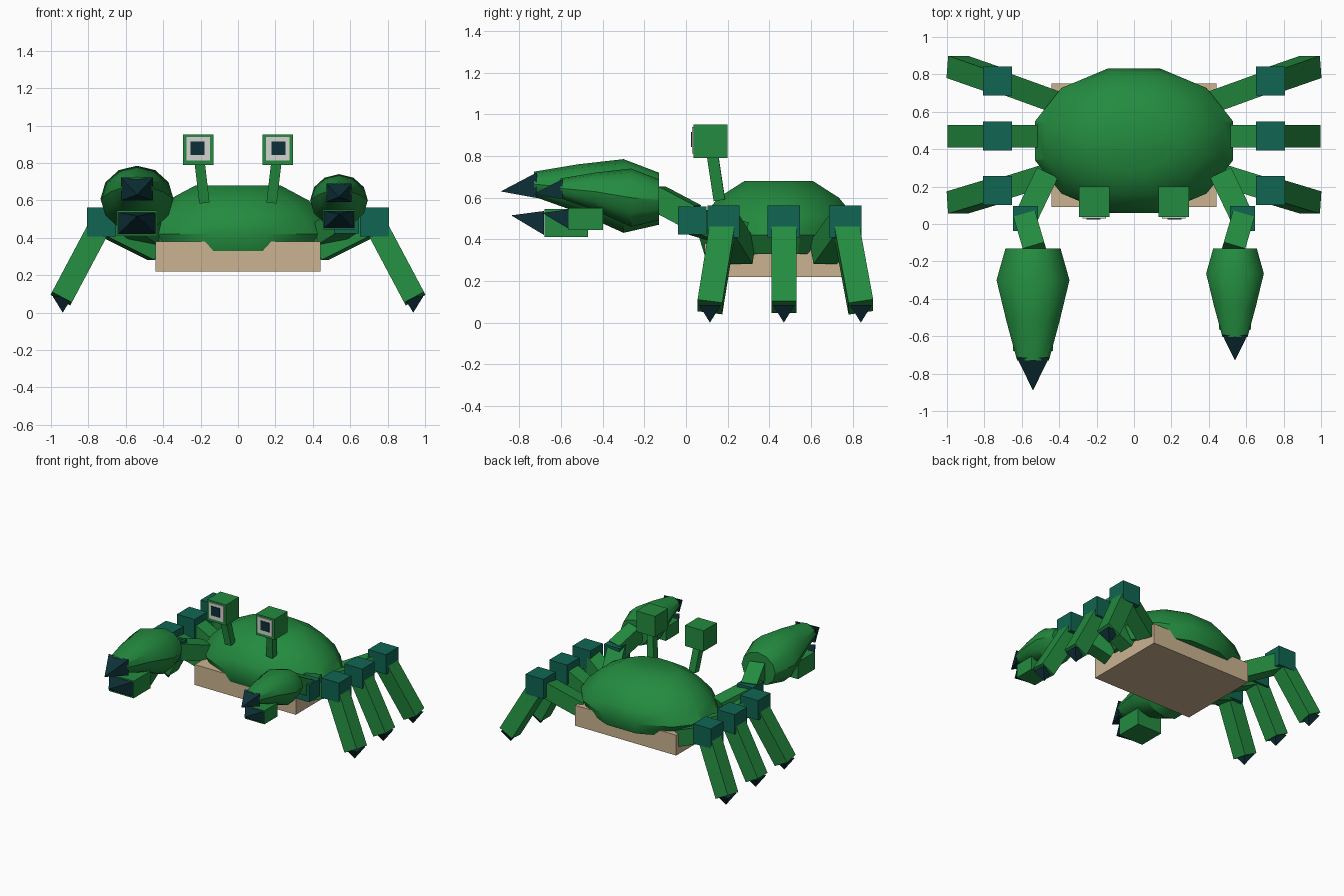
import bpy, bmesh, math
from mathutils import Vector, Matrix

if "Cube" in bpy.data.objects:
    bpy.data.objects.remove(bpy.data.objects["Cube"], do_unlink=True)


def material(name, r, g, b):
    m = bpy.data.materials.new(name)
    m.use_nodes = True
    m.diffuse_color = (r, g, b, 1)
    m.node_tree.nodes["Principled BSDF"].inputs["Base Color"].default_value = (r, g, b, 1)
    return m


GREEN = material("shell green", 0.017, 0.26, 0.05)
TEAL = material("joint teal", 0.005, 0.13, 0.085)
DARK = material("dark navy", 0.004, 0.03, 0.04)
TAN = material("belly tan", 0.60, 0.45, 0.28)
WHITE = material("eye white", 0.65, 0.65, 0.62)
UP, BACK = Vector((0, 0, 1)), Vector((0, 1, 0))


def finish(name, bm, mat, smooth=False):
    bmesh.ops.remove_doubles(bm, verts=bm.verts, dist=1e-5)
    bmesh.ops.recalc_face_normals(bm, faces=bm.faces)
    mesh = bpy.data.meshes.new(name)
    bm.to_mesh(mesh)
    bm.free()
    mesh.materials.append(mat)
    ob = bpy.data.objects.new(name, mesh)
    bpy.context.collection.objects.link(ob)
    if smooth:
        bpy.ops.object.select_all(action='DESELECT')
        ob.select_set(True)
        bpy.context.view_layer.objects.active = ob
        bpy.ops.object.shade_smooth_by_angle(angle=math.radians(32))


def box(name, center, size, mat):
    bm = bmesh.new()
    bmesh.ops.create_cube(bm, size=1, matrix=Matrix.Translation(center) @ Matrix.Diagonal((*size, 1)))
    finish(name, bm, mat)


def beam(name, a, b, width, mat, hint=UP):
    """Square bar from a to b; hint sets its roll."""
    a, b = Vector(a), Vector(b)
    d = (b - a).normalized()
    u = hint.cross(d).normalized()
    turn = Matrix((u, d.cross(u), d)).transposed().to_4x4()
    bm = bmesh.new()
    bmesh.ops.create_cube(bm, size=1, matrix=Matrix.Translation((a + b) / 2) @ turn
                          @ Matrix.Diagonal((width, width, (b - a).length, 1)))
    finish(name, bm, mat)


def loft(name, rings, n, mat, axis="z", turn=0.5, smooth=False):
    """Rings of (position along axis, centre, centre, radius, radius)."""
    bm = bmesh.new()
    loops = []
    for pos, cx, cy, rx, ry in rings:
        loop = []
        for i in range(n):
            t = 2 * math.pi * (i + turn) / n
            p, q = cx + rx * math.cos(t), cy + ry * math.sin(t)
            loop.append(bm.verts.new((p, q, pos) if axis == "z" else (p, pos, q)))
        loops.append(loop)
    for lo, hi in zip(loops, loops[1:]):
        for i in range(n):
            j = (i + 1) % n
            bm.faces.new((lo[i], lo[j], hi[j], hi[i]))
    bm.faces.new(loops[0])
    if rings[-1][3] > 0:
        bm.faces.new(loops[-1])
    finish(name, bm, mat, smooth)


# Body
MID = 0.445
loft("shell", [(0.33, 0, MID, 0.49, 0.37), (0.42, 0, MID, 0.549, 0.399),
               (0.51, 0, MID, 0.49, 0.375), (0.60, 0, MID, 0.39, 0.30),
               (0.68, 0, MID, 0.235, 0.17)], 12, GREEN, smooth=True)
box("belly", (0, 0.42, 0.30), (0.88, 0.66, 0.16), TAN)

ROOT2 = math.sqrt(2)
for s, side in ((1, "left"), (-1, "right")):
    # Walking legs: hip y, knee y, foot y
    for place, hip, knee, foot in (("front", 0.27, 0.18, 0.115), ("middle", 0.47, 0.47, 0.47),
                                   ("rear", 0.66, 0.765, 0.84)):
        tag = f"{side}_{place}"
        beam(tag + "_upper_leg", (s * 0.44, hip, 0.335), (s * 0.73, knee, 0.48), 0.12, GREEN)
        box(tag + "_knee", (s * 0.73, knee, 0.485), (0.155, 0.155, 0.155), TEAL)
        beam(tag + "_lower_leg", (s * 0.73, knee, 0.48), (s * 0.945, foot, 0.075), 0.12, GREEN, BACK)
        r = 0.053 * ROOT2
        loft(tag + "_foot_tip", [(0.085, s * 0.937, foot, r, r), (0, s * 0.937, foot, 0, 0)], 4, DARK)

    # Eye on a stalk
    x = s * 0.212
    beam(side + "_eye_stalk", (s * 0.18, 0.16, 0.59), (s * 0.207, 0.125, 0.82), 0.055, GREEN, BACK)
    box(side + "_eye_block", (x, 0.118, 0.871), (0.163, 0.163, 0.163), GREEN)
    box(side + "_eye_white", (x, 0.034, 0.876), (0.126, 0.009, 0.126), WHITE)
    box(side + "_pupil", (s * 0.216, 0.028, 0.879), (0.074, 0.008, 0.072), DARK)

    # Claw arm
    cx = s * 0.54
    beam(side + "_upper_arm", (s * 0.47, 0.26, 0.42), (s * 0.58, 0.03, 0.49), 0.125, GREEN)
    box(side + "_elbow", (s * 0.58, 0.03, 0.49), (0.135, 0.135, 0.135), TEAL)
    beam(side + "_forearm", (s * 0.58, 0.03, 0.51), (s * 0.53, -0.14, 0.60), 0.12, GREEN)

    # Claw, with the right one larger
    k = 0.79 if s > 0 else 1

    def cy(y):
        return -0.13 + (y + 0.13) * k

    def cz(z):
        return 0.57 + (z - 0.57) * k

    def ring(y, z, rx, rz):
        return (cy(y), cx, cz(z), rx * k, rz * k)

    loft(side + "_claw", [ring(-0.13, 0.595, 0.147, 0.125), ring(-0.30, 0.608, 0.195, 0.177),
                          ring(-0.52, 0.645, 0.142, 0.115), ring(-0.73, 0.665, 0.085, 0.06)],
         12, GREEN, "y", 0, True)
    loft(side + "_upper_claw_tip", [ring(-0.715, 0.66, 0.086 * ROOT2, 0.062 * ROOT2),
                                    ring(-0.89, 0.63, 0, 0)], 4, DARK, "y")
    box(side + "_lower_claw", (cx, cy(-0.575), cz(0.478)), (0.215 * k, 0.21 * k, 0.135 * k), GREEN)
    loft(side + "_lower_claw_tip", [ring(-0.681, 0.478, 0.1 * ROOT2, 0.058 * ROOT2),
                                    ring(-0.84, 0.515, 0, 0)], 4, DARK, "y")
